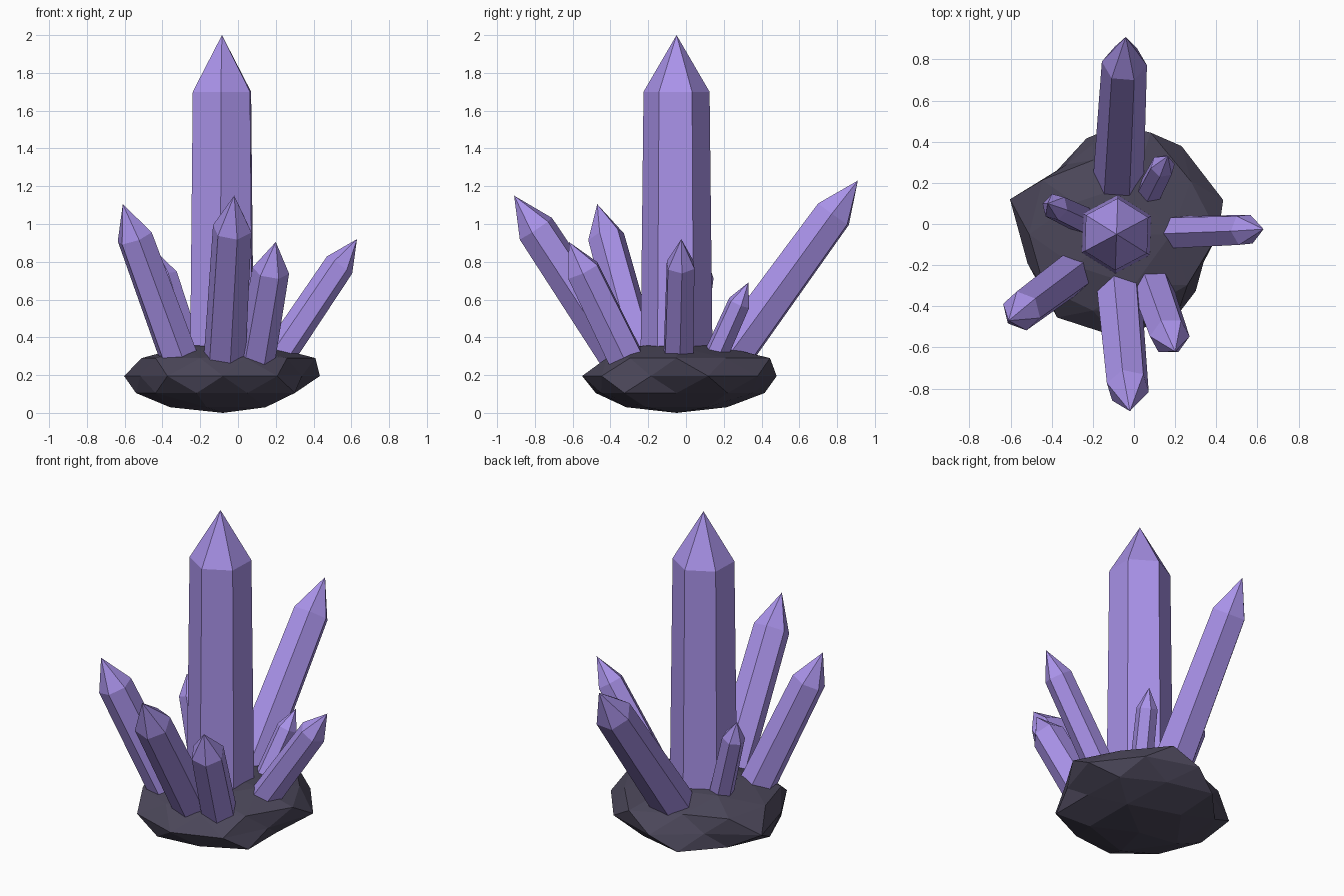
import bpy, bmesh
from math import sin, cos, pi, radians, degrees, atan2
from mathutils import Vector

if "Cube" in bpy.data.objects:
    bpy.data.objects.remove(bpy.data.objects["Cube"])


def material(name, rgb):
    m = bpy.data.materials.new(name)
    m.diffuse_color = (*rgb, 1)
    m.use_nodes = True
    m.node_tree.nodes["Principled BSDF"].inputs["Base Color"].default_value = m.diffuse_color
    return m


purple = material("purple_crystal", (0.40, 0.29, 0.82))
dark = material("dark_rock", (0.07, 0.062, 0.10))

# Rock base: flattened icosphere with an uneven outline
EQUATOR = [.54, .53, .53, .42, .55, .46, .50, .50, .49, .44]  # at 18 + 36k degrees
UPPER = [.49, .44, .52, .38, .45, .43, .44, .39, .39, .42]    # at 36k degrees
LOWER = [.38, .46, .42, .49, .43, .46, .44, .45, .42, .47]
bpy.ops.mesh.primitive_ico_sphere_add(subdivisions=2, radius=1)
rock = bpy.context.object
rock.name = "rock_base"
for v in rock.data.vertices:
    x, y, z = v.co
    a = atan2(y, x)
    deg = degrees(a) % 360
    level = abs(z)
    if level < .1:
        r, h = EQUATOR[round((deg - 18) / 36) % 10], .195
    elif level < .7:
        k = round(deg / 36) % 10
        r, h = (UPPER[k], .29) if z > 0 else (LOWER[k], .105)
    elif level < .95:
        r, h = (.26, .35) if z > 0 else (.28, .03)
    else:
        r, h = 0, (.37 if z > 0 else 0)
    v.co = (-.08 + r * cos(a), -.05 + r * sin(a), h)
rock.data.materials.append(dark)


# Crystal: tapered hexagonal prism with a pointed tip
def crystal(name, base, tip, r0, r1, point, roll=0):
    base, tip = Vector(base), Vector(tip)
    axis = (tip - base).normalized()
    base -= axis * ((base.z - .18) / axis.z)  # sink the foot into the rock
    side = Vector((0, 0, 1)).cross(axis)
    side = side.normalized() if side.length > .05 else Vector((0, 1, 0))
    lean = side.cross(axis)
    bm = bmesh.new()

    def ring(c, r):
        angles = [radians(roll) + i * pi / 3 for i in range(6)]
        return [bm.verts.new(c + r * (lean * cos(t) + side * sin(t))) for t in angles]

    foot, shoulder = ring(base, r0), ring(tip - axis * point, r1)
    apex = bm.verts.new(tip)
    bm.faces.new(foot)
    for i in range(6):
        j = (i + 1) % 6
        bm.faces.new((foot[i], foot[j], shoulder[j], shoulder[i]))
        bm.faces.new((shoulder[i], shoulder[j], apex))
    bmesh.ops.recalc_face_normals(bm, faces=bm.faces)
    mesh = bpy.data.meshes.new(name)
    bm.to_mesh(mesh)
    bm.free()
    mesh.materials.append(purple)
    bpy.context.collection.objects.link(bpy.data.objects.new(name, mesh))


crystal("main_crystal", (-.085, -.05, .3), (-.085, -.05, 2), .192, .175, .30, 28)
crystal("front_left_crystal", (-.315, -.25, .3), (-.61, -.47, 1.105), .108, .099, .19, 5)
crystal("front_crystal", (-.07, -.35, .3), (-.02, -.91, 1.15), .115, .106, .21, 10)
crystal("front_right_crystal", (.095, -.325, .3), (.20, -.62, .905), .106, .098, .17, 8)
crystal("right_crystal", (.212, -.04, .3), (.63, -.025, .92), .088, .081, .165, 3)
crystal("back_crystal", (-.075, .235, .3), (-.04, .91, 1.23), .125, .110, .22, 28)
crystal("left_small_crystal", (-.25, .02, .3), (-.42, .10, .84), .072, .066, .12, 10)
crystal("back_right_small_crystal", (.075, .155, .3), (.165, .33, .69), .067, .061, .12, 10)
